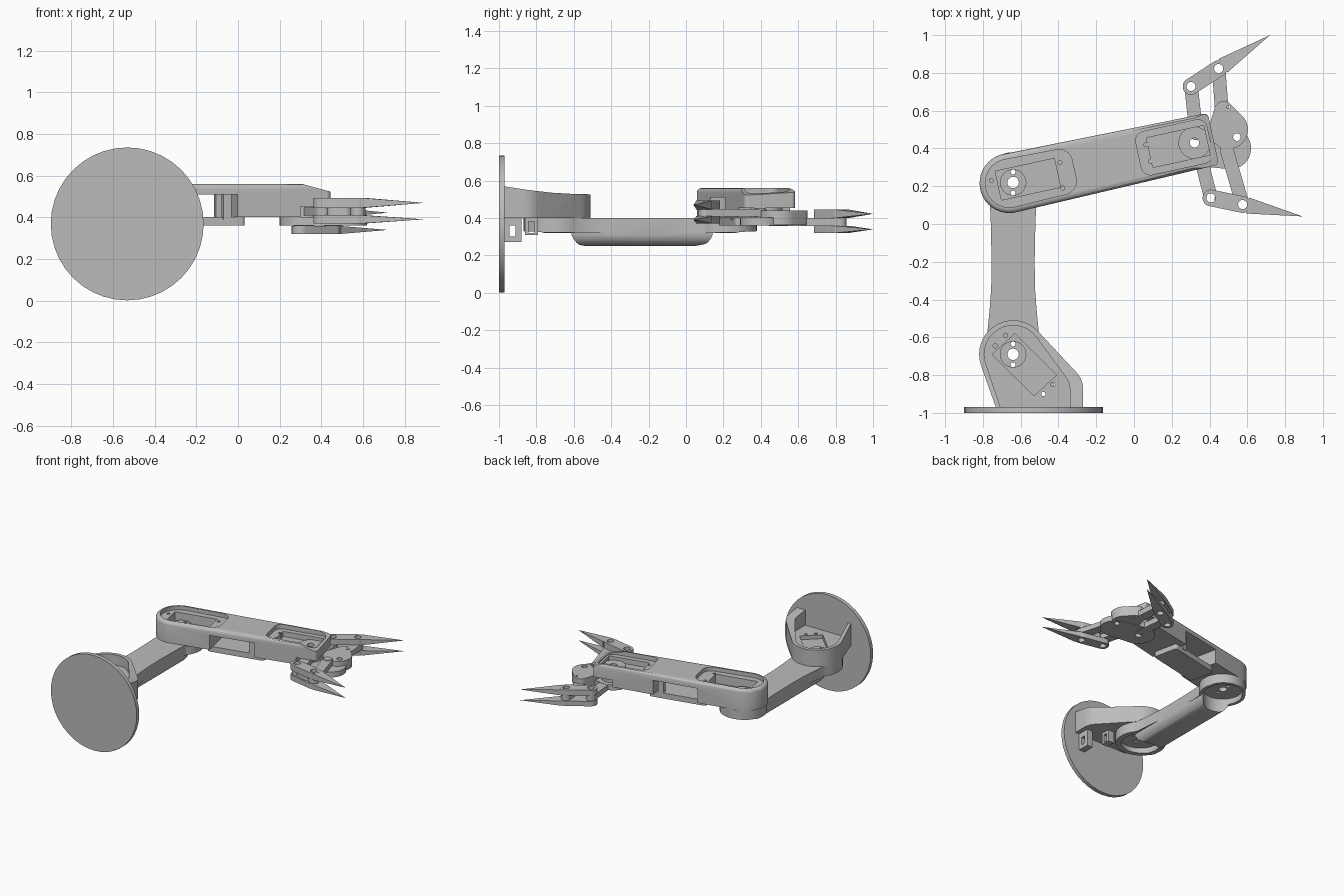
import bpy, bmesh
from math import sin, cos, pi, radians
from mathutils import Vector

if "Cube" in bpy.data.objects:
    bpy.data.objects.remove(bpy.data.objects["Cube"], do_unlink=True)

grey = bpy.data.materials.new("light_grey")
grey.use_nodes = True
colour = (0.5, 0.5, 0.5, 1)
grey.diffuse_color = colour
grey.node_tree.nodes["Principled BSDF"].inputs["Base Color"].default_value = colour


def arc(x, y, r, a0, a1, n=12):
    steps = [radians(a0 + (a1 - a0) * i / n) for i in range(n + 1)]
    return [(x + r * cos(a), y + r * sin(a)) for a in steps]


def hull(*circles):
    """Outline stretched around circles given as (x, y, radius)."""
    pts = set()
    for x, y, r in circles:
        ring = arc(x, y, r, 0, 360, 40)[:-1] if r else [(x, y)]
        pts.update((round(a, 5), round(b, 5)) for a, b in ring)
    pts = sorted(pts)

    def chain(seq):
        out = []
        for p in seq:
            while len(out) > 1 and ((out[-1][0] - out[-2][0]) * (p[1] - out[-2][1])
                                    - (out[-1][1] - out[-2][1]) * (p[0] - out[-2][0])) <= 1e-9:
                out.pop()
            out.append(p)
        return out[:-1]
    return chain(pts) + chain(pts[::-1])


def finish(name, bm):
    bmesh.ops.recalc_face_normals(bm, faces=bm.faces)
    mesh = bpy.data.meshes.new(name)
    bm.to_mesh(mesh)
    bm.free()
    mesh.materials.append(grey)
    obj = bpy.data.objects.new(name, mesh)
    bpy.context.scene.collection.objects.link(obj)
    return obj


def prism(name, pts, lo, hi, axis="Z", round_top=0):
    place = {"Z": lambda a, b, h: (a, b, h), "X": lambda a, b, h: (h, a, b),
             "Y": lambda a, b, h: (a, h, b)}[axis]
    bm = bmesh.new()
    low = [bm.verts.new(place(a, b, lo)) for a, b in pts]
    top = [bm.verts.new(place(a, b, hi)) for a, b in pts]
    bm.faces.new(low)
    cap = bm.faces.new(top)
    for i in range(len(pts)):
        j = (i + 1) % len(pts)
        bm.faces.new((low[i], low[j], top[j], top[i]))
    bmesh.ops.recalc_face_normals(bm, faces=bm.faces)
    if round_top:
        bmesh.ops.bevel(bm, geom=list(cap.edges), offset=round_top, segments=3,
                        profile=0.5, affect="EDGES")
    return finish(name, bm)


def carve(obj, cutters, op="DIFFERENCE"):
    for c in cutters:
        mod = obj.modifiers.new("carve", "BOOLEAN")
        mod.operation, mod.solver, mod.object = op, "EXACT", c
    bpy.context.view_layer.update()
    deps = bpy.context.evaluated_depsgraph_get()
    mesh = bpy.data.meshes.new_from_object(obj.evaluated_get(deps))
    obj.modifiers.clear()
    obj.data = mesh
    for c in cutters:
        bpy.data.objects.remove(c, do_unlink=True)


def drill(x, y, r, lo=0.2, hi=0.7):
    return prism("cutter", hull((x, y, r)), lo, hi)


def axle_holes(x, y, lo=0.2, hi=0.7):
    return [drill(x, y, 0.03, lo, hi)] + [drill(x, y + s * 0.055, 0.013, lo, hi) for s in (-1, 1)]


SHOULDER, ELBOW, WRIST = (-0.64, -0.69), (-0.64, 0.22), (0.32, 0.43)
TILT = radians(12.3)


def fore(u, v, r=0.0):
    """Forearm coordinates: u along the arm from the elbow, v across."""
    return (ELBOW[0] + u * cos(TILT) - v * sin(TILT),
            ELBOW[1] + u * sin(TILT) + v * cos(TILT), r)


def fore_box(name, u0, u1, half, lo, hi, r=0.0):
    corners = [fore(u, v, r) for u in (u0 + r, u1 - r) for v in (r - half, half - r)]
    return prism(name, hull(*corners), lo, hi)


# Round mounting disc
prism("base_disc", hull((-0.532, 0.368, 0.367)), -1.0, -0.97, "Y")

# Shoulder housing: walled tray with a sloping rim
sx, sy = SHOULDER
housing = prism("shoulder_housing",
                hull((sx, sy, 0.18), (-0.39, -0.87, 0.12), (-0.73, -0.975, 0), (-0.27, -0.975, 0)), 0.4, 0.6)
rim = [(-1.1, 0.57), (-0.96, 0.567), (-0.85, 0.55), (-0.72, 0.535), (-0.6, 0.528),
       (-0.45, 0.525), (-0.45, 0.7), (-1.1, 0.7)]
tray = hull((sx, sy, 0.153), (-0.43, -0.87, 0.09), (-0.7, -0.99, 0), (-0.34, -0.99, 0))
well = hull((-0.63, -0.58, 0), (-0.75, -0.69, 0), (-0.53, -0.91, 0), (-0.41, -0.8, 0))
screws = [(-0.68, -0.59), (-0.735, -0.645), (-0.48, -0.9), (-0.43, -0.85)]
carve(housing, [prism("cutter", rim, -1.2, 0.2, "X"), prism("cutter", tray, 0.45, 0.7),
                prism("cutter", well, 0.42, 0.7)]
      + [drill(x, y, 0.011) for x, y in screws] + axle_holes(sx, sy))

# Small drilled brackets beside the shoulder
for name, x, y0, y1, z0 in (("rear_bracket", -0.33, -0.975, -0.88, 0.27),
                            ("front_bracket", -0.45, -0.86, -0.79, 0.31)):
    tab = prism(name, [(y0, z0), (y1, z0), (y1, 0.405), (y0, 0.405)], x - 0.025, x + 0.025, "X")
    ym, zm = (y0 + y1) / 2, (z0 + 0.39) / 2
    slot = [(ym - 0.016, zm - 0.03), (ym + 0.016, zm - 0.03), (ym + 0.016, zm + 0.03), (ym - 0.016, zm + 0.03)]
    carve(tab, [prism("cutter", slot, -1, 0, "X")])

# Upper arm: waisted plan trimmed by a side profile and a rounded section
half = arc(0, sy, 0.178, -90, 40) + [(0.124, -0.45), (0.116, -0.34), (0.114, -0.2), (0.118, 0.0)] \
    + arc(0, 0.215, 0.165, -42, 90)
plan = [(sx + x, y) for x, y in half] + [(sx - x, y) for x, y in half[-2:0:-1]]
upper_arm = prism("upper_arm", plan, 0.2, 0.4)
side = [(0.05, 0.25), (0.1, 0.26), (0.15, 0.282), (0.2, 0.305), (0.29, 0.325), (0.45, 0.332)]
side = [(-0.49 - y, z) for y, z in side[::-1]] + side
bend = arc(0.045, 0.322, 0.072, -90, -2, 8)
section = [(x, z) for x, z in bend] + [(0.25, 0.324), (0.25, 0.6)]
section = [(sx + x, z) for x, z in section] + [(sx - x, z) for x, z in section[::-1]]
carve(upper_arm, [prism("cutter", side + [(0.45, 0.6), (-0.94, 0.6)], -1.2, 0, "X"),
                  prism("cutter", section, -1.2, 0.8, "Y")], "INTERSECT")
cups = [prism("cutter", hull((x, y, 0.14)), 0.1, 0.365) for x, y in (SHOULDER, ELBOW)]
carve(upper_arm, cups + axle_holes(*SHOULDER) + axle_holes(*ELBOW))

# Forearm: rounded body with two servo trays, a side window and a relieved tip
forearm = prism("forearm", hull(fore(-0.02, 0, 0.158), fore(0.3, -0.006, 0.145), fore(1.06, 0.115, 0.025),
                                fore(1.06, -0.115, 0.025)), 0.4, 0.56, round_top=0.025)
slope = [(0.3, 0.562), (0.6, 0.48), (0.6, 0.7), (0.3, 0.7)]
elbow_tray = hull(fore(-0.02, 0, 0.128), fore(0.26, 0.05, 0.07), fore(0.26, -0.05, 0.07))
elbow_screws = [(-0.11, 0.035), (0.25, -0.085), (0.265, 0.05)]
wrist_screws = [(0.73, 0.045), (0.735, -0.045)]
carve(forearm, [
    prism("cutter", slope, -0.2, 1, "Y"),
    prism("cutter", elbow_tray, 0.53, 0.7),
    fore_box("cutter", -0.08, 0.24, 0.078, 0.46, 0.7),
    fore_box("cutter", 0.68, 1.065, 0.117, 0.525, 0.7, 0.05),
    fore_box("cutter", 0.74, 1.05, 0.08, 0.485, 0.7),
    fore_box("cutter", 0.28, 0.62, 0.3, 0.3, 0.51),
    fore_box("cutter", 0.93, 1.2, 0.3, 0.3, 0.452)]
    + axle_holes(*ELBOW) + [drill(*fore(u, v, 0.011), 0.48) for u, v in elbow_screws + wrist_screws]
    + [drill(*WRIST, 0.025)])

# Servo carrier in the window
fore_box("servo_plate", 0.24, 0.67, 0.1, 0.36, 0.402, 0.02)
for v in (-0.085, 0.085):
    tab = [fore(u, v + d) for u in (0.56, 0.6) for d in (-0.02, 0.02)]
    prism("servo_tab", hull(*tab), 0.39, 0.515)

# Raised servo horns around the joints
for name, (x, y), z in (("shoulder_horn", SHOULDER, 0.42), ("elbow_horn", ELBOW, 0.46)):
    carve(prism(name, hull((x, y, 0.07)), z - 0.01, z + 0.02), axle_holes(x, y))
carve(prism("wrist_hub", hull((*WRIST, 0.085)), 0.39, 0.5), [drill(*WRIST, 0.025)])

# Gripper base and toothless gear
gripper_base = prism("gripper_base", hull((*WRIST, 0.12), (0.51, 0.4, 0.11)), 0.36, 0.402)
carve(gripper_base, [drill(*WRIST, 0.025), drill(0.545, 0.46, 0.02)])
gear = prism("gripper_gear", hull((0.5, 0.5, 0.103), (0.475, 0.6, 0.05)), 0.362, 0.44)
carve(gear, [drill(0.545, 0.46, 0.02), drill(0.5, 0.62, 0.008)])
prism("pivot_pin", hull((0.49, 0.395, 0.03)), 0.37, 0.452)


# Fingers: paired drilled bars with pointed blades, held by two links
def finger(side_name, p1, p2, tip, prongs, link_z, roots):
    for (x, y), root in zip((p1, p2), roots):
        link = prism(side_name + "_link", hull((x, y, 0.036), (*root, 0.036)), *link_z)
        carve(link, [drill(x, y, 0.024)])
    a, t = Vector(p2), Vector(tip)
    d = (t - a).normalized()
    n = Vector((-d.y, d.x)) * 0.043
    a = a + d * 0.027
    for lo, hi in prongs:
        bar = prism(side_name + "_finger_bar", hull((*p1, 0.044), (*p2, 0.044)), lo, hi)
        carve(bar, [drill(*p1, 0.024), drill(*p2, 0.024)])
        bm = bmesh.new()
        for p in (a - n, a + n):
            for z in (lo, hi):
                bm.verts.new((p.x, p.y, z))
        bm.verts.new((t.x, t.y, (lo + hi) / 2))
        bmesh.ops.convex_hull(bm, input=bm.verts)
        finish(side_name + "_finger_blade", bm)


finger("back", (0.302, 0.728), (0.448, 0.823), (0.72, 1.0),
       [(0.32, 0.358), (0.4, 0.444)], (0.358, 0.4), [(0.33, 0.48), (0.465, 0.6)])
finger("front", (0.407, 0.138), (0.575, 0.103), (0.893, 0.04),
       [(0.37, 0.41), (0.445, 0.493)], (0.408, 0.447), [(0.35, 0.36), (0.49, 0.395)])
spacer = hull((0.46, 0.127, 0.035), (0.515, 0.115, 0.035))
prism("front_finger_spacer", spacer, 0.4, 0.45)

# Smooth curved walls, keep edges crisp
bpy.ops.object.select_all(action="DESELECT")
for obj in bpy.context.scene.objects:
    if obj.type == "MESH":
        obj.select_set(True)
        bpy.context.view_layer.objects.active = obj
bpy.ops.object.shade_smooth_by_angle(angle=radians(30))
